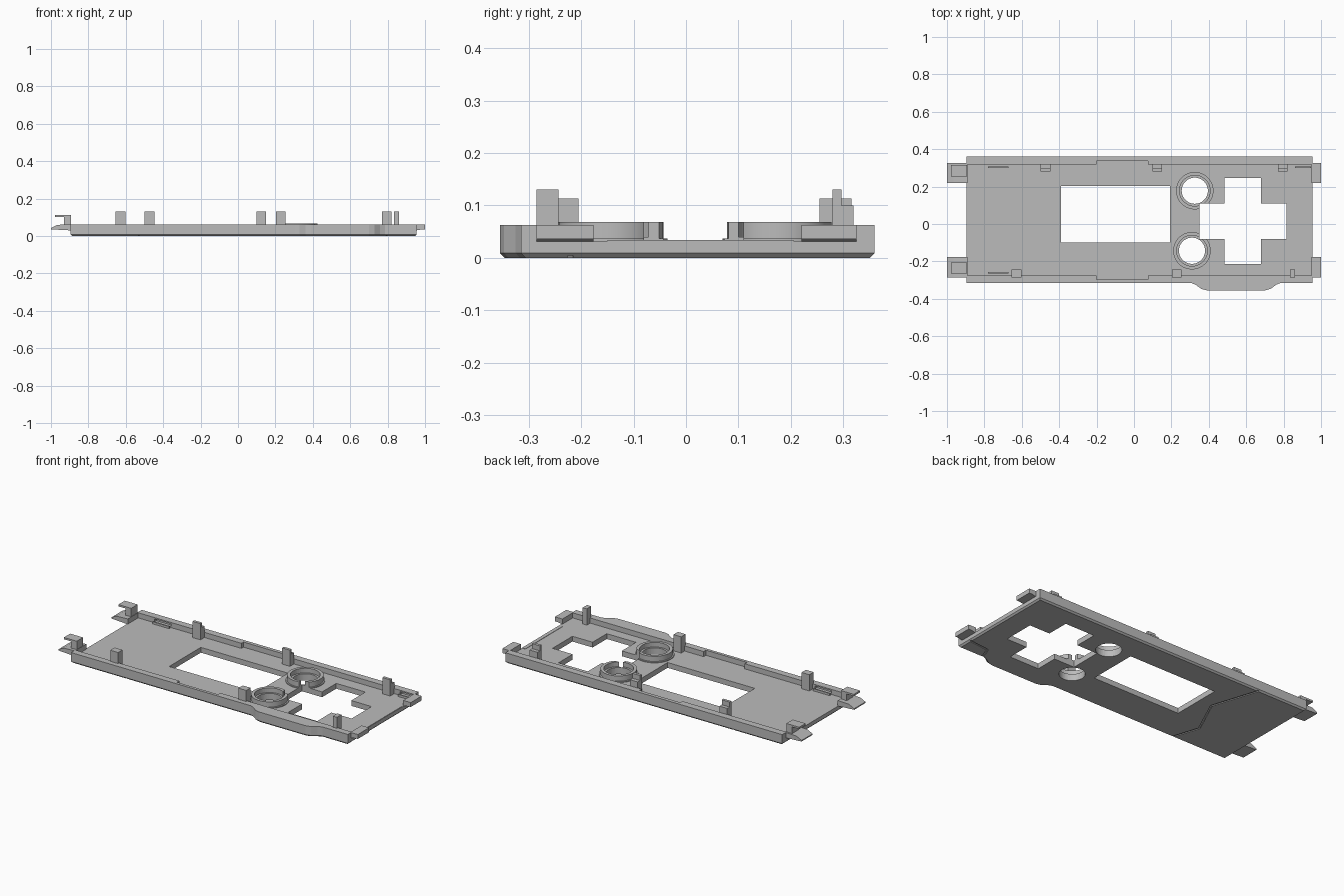
import bpy, bmesh, math
from mathutils import Vector

if "Cube" in bpy.data.objects:
    bpy.data.objects.remove(bpy.data.objects["Cube"])

grey = bpy.data.materials.new("plain_grey")
grey.use_nodes = True
grey.diffuse_color = (0.5, 0.5, 0.5, 1)
grey.node_tree.nodes["Principled BSDF"].inputs["Base Color"].default_value = (0.5, 0.5, 0.5, 1)

FLOOR, RIM = 0.032, 0.063


def finish(name, bm):
    bmesh.ops.recalc_face_normals(bm, faces=bm.faces)
    mesh = bpy.data.meshes.new(name)
    bm.to_mesh(mesh)
    bm.free()
    mesh.materials.append(grey)
    ob = bpy.data.objects.new(name, mesh)
    bpy.context.collection.objects.link(ob)
    return ob


def prism(name, pts, z0, z1, chamfer=0):
    """Extrude an outline upward, optionally chamfering its bottom edge."""
    bm = bmesh.new()
    face = bm.faces.new([bm.verts.new((x, y, z0)) for x, y in pts])
    ext = bmesh.ops.extrude_face_region(bm, geom=[face])
    for v in ext["geom"]:
        if isinstance(v, bmesh.types.BMVert):
            v.co.z = z1
    if chamfer:
        rim = [e for e in bm.edges if all(abs(v.co.z - z0) < 1e-6 for v in e.verts)]
        bmesh.ops.bevel(bm, geom=rim, offset=chamfer, segments=1, affect='EDGES')
    return finish(name, bm)


def box(name, x0, x1, y0, y1, z0, z1):
    return prism(name, [(x0, y0), (x1, y0), (x1, y1), (x0, y1)], z0, z1)


def side_prism(name, pts, y0, y1):
    """Extrude an x-z profile along y."""
    bm = bmesh.new()
    face = bm.faces.new([bm.verts.new((x, y0, z)) for x, z in pts])
    ext = bmesh.ops.extrude_face_region(bm, geom=[face])
    for v in ext["geom"]:
        if isinstance(v, bmesh.types.BMVert):
            v.co.y = y1
    return finish(name, bm)


def circle(c, r, n=48):
    return [(c[0] + r * math.cos(i * math.tau / n), c[1] + r * math.sin(i * math.tau / n))
            for i in range(n)]


def cut(target, cutter):
    mod = target.modifiers.new("cut", 'BOOLEAN')
    mod.operation = 'DIFFERENCE'
    mod.solver = 'EXACT'
    mod.object = cutter
    cutter.hide_render = True
    cutter.hide_viewport = True
    cutter.display_type = 'WIRE'


# Faceplate with the bulge along its front edge
outline = [(-0.895, -0.315), (0.305, -0.315), (0.33, -0.325), (0.36, -0.347), (0.39, -0.355),
           (0.70, -0.355), (0.73, -0.347), (0.76, -0.325), (0.785, -0.315),
           (0.955, -0.315), (0.955, 0.36), (-0.895, 0.36)]
plate = prism("faceplate", outline, 0, RIM, 0.009)

# Recess between the rails, with the rails thinned at mid length
cut(plate, prism("recess_cutter", [
    (-1.1, -0.275), (-0.2, -0.275), (-0.2, -0.297), (0.075, -0.297), (0.075, -0.275), (1.1, -0.275),
    (1.1, 0.318), (0.075, 0.318), (0.075, 0.338), (-0.2, 0.338), (-0.2, 0.318), (-1.1, 0.318)],
    FLOOR, 0.2))

# Screen window and cross opening
cut(plate, box("window_cutter", -0.39, 0.193, -0.1, 0.202, -0.1, 0.2))
x0, x1, x2, x3 = 0.35, 0.485, 0.68, 0.815
y0, y1, y2, y3 = -0.215, -0.08, 0.11, 0.245
cross = prism("cross_cutter", [(x1, y0), (x2, y0), (x2, y1), (x3, y1), (x3, y2), (x2, y2),
                               (x2, y3), (x1, y3), (x1, y2), (x0, y2), (x0, y1), (x1, y1)], -0.1, 0.2)
cut(plate, cross)

# Button holes with raised collars
for side, c in (("back", (0.325, 0.178)), ("front", (0.31, -0.143))):
    hole = prism(side + "_hole_cutter", circle(c, 0.07), -0.1, 0.2)
    cut(plate, hole)
    bore = prism(side + "_bore_cutter", circle(c, 0.082), 0.04, 0.2)
    for part, r, top in (("collar", 0.1, 0.068), ("collar_foot", 0.108, 0.037)):
        ring = prism(side + "_" + part, circle(c, r), FLOOR - 0.004, top)
        for tool in (hole, bore, cross):
            cut(ring, tool)
        ring.data.polygons.foreach_set("use_smooth", [abs(p.normal.z) < 0.5 for p in ring.data.polygons])


# Engraved seam lines on the underside
def groove(name, pts, w=0.005, depth=0.004):
    for i, (a, b) in enumerate(zip(pts, pts[1:])):
        a, b = Vector(a), Vector(b)
        d = (b - a).normalized()
        n = Vector((-d.y, d.x)) * w
        a, b = a - d * w * 0.5, b + d * w * 0.5
        cut(plate, prism(f"{name}_cutter_{i}", [a - n, b - n, b + n, a + n], -0.05, depth + i * 0.0002))


groove("left_seam", [(-0.5, -0.4), (-0.58, -0.15), (-0.475, 0.075), (-0.58, 0.4)])
groove("right_seam", [(1.0, -0.215), (0.82, -0.235), (0.76, -0.4)])

# Rail slots with a thin lip in front
for name, a, b, s in (("back_left", -0.78, -0.67, 1), ("back_right", 0.86, 0.945, 1),
                      ("front_left", -0.78, -0.67, -1)):
    inner = 0.318 if s > 0 else -0.275
    ys = sorted((inner - s * 0.01, inner + s * 0.017))
    cut(plate, box(name + "_slot_cutter", a, b, *ys, 0.038, 0.055))
    ys = sorted((inner - s * 0.018, inner - s * 0.01))
    box(name + "_slot_lip", a, b, *ys, FLOOR - 0.002, 0.045)

# Upright snap posts along both rails
for i, x in enumerate((-0.473, 0.125, 0.795)):
    box(f"back_post_{i}", x - 0.026, x + 0.026, 0.28, 0.297, FLOOR - 0.002, 0.13)
    box(f"back_post_support_{i}", x - 0.026, x + 0.026, 0.297, 0.32, FLOOR - 0.002, 0.1)
for i, (x, w) in enumerate(((-0.628, 0.026), (0.228, 0.026), (0.847, 0.014))):
    box(f"front_post_{i}", x - w, x + w, -0.285, -0.243, FLOOR - 0.002, 0.13)

# End clips: wedge tongues and hooks on one end, short tabs on the other
for side, a, b, h0, h1 in (("back", 0.22, 0.325, 0.255, 0.316), ("front", -0.285, -0.177, -0.265, -0.205)):
    side_prism(side + "_tongue", [(-1.0, 0.036), (-0.89, 0.03), (-0.89, RIM), (-0.965, RIM - 0.003),
                                  (-1.0, 0.043)], a, b)
    side_prism(side + "_hook", [(-0.93, 0.06), (-0.892, 0.06), (-0.892, 0.113), (-0.978, 0.113),
                                (-0.978, 0.102), (-0.93, 0.102)], h0, h1)
    side_prism(side + "_tab", [(0.95, 0.03), (0.985, 0.036), (1.0, 0.036), (1.0, RIM), (0.95, RIM)], a, b)

# Low ridge across the tab end
box("end_ridge", 0.93, 0.953, -0.15, 0.205, FLOOR - 0.004, FLOOR + 0.002)
